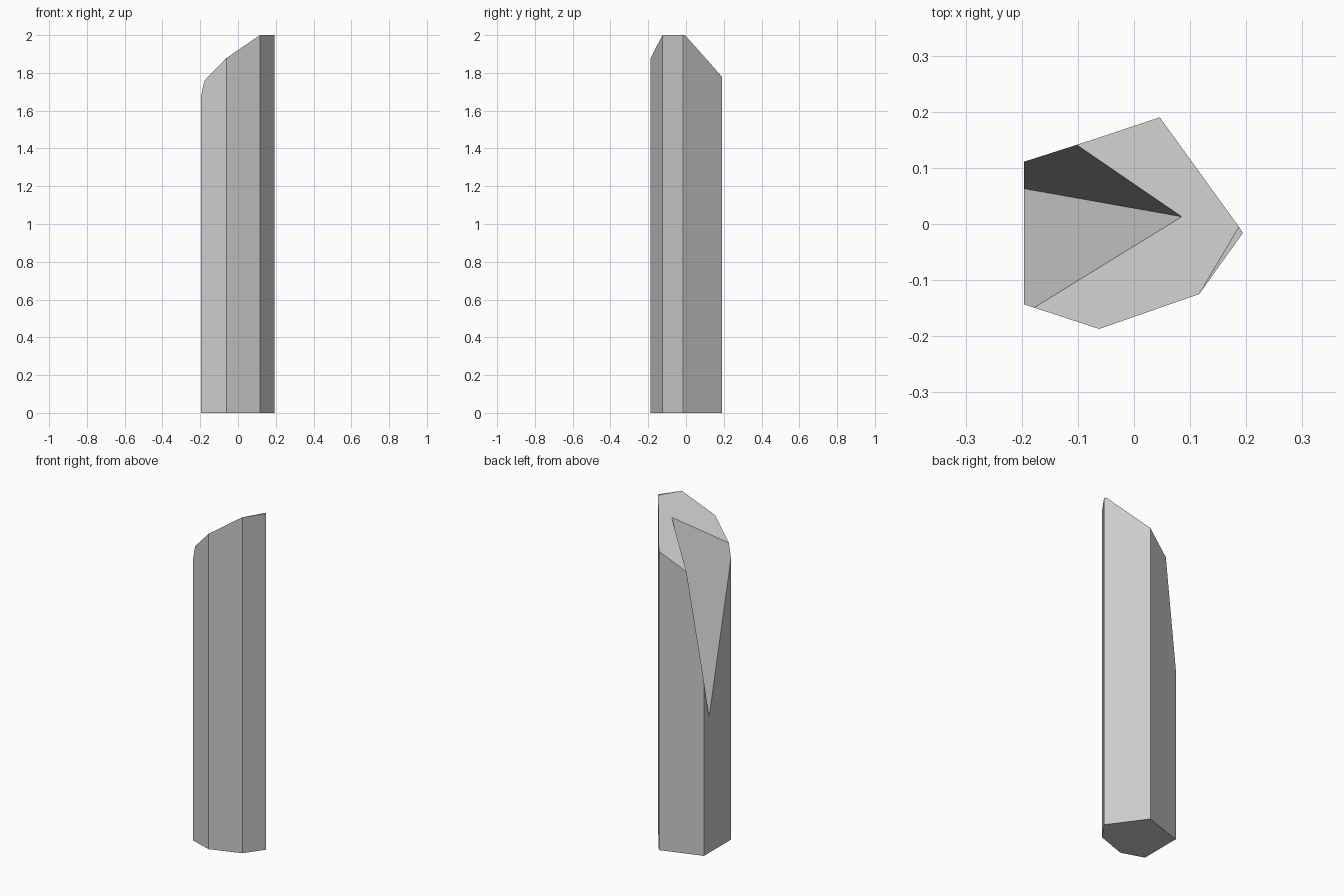
import bpy, bmesh
from math import radians

if "Cube" in bpy.data.objects:
    bpy.data.objects.remove(bpy.data.objects["Cube"])


def tip_height(x, y):
    # sloping tip plane, falling away from the short flat ridge
    drop = -0.862 * (x - 0.116) + 0.506 * (y + 0.125)
    return 2.0 - max(0.0, 1.0 * drop)


# plan outline, counter-clockwise: x, y, height (None = lies on the tip plane)
outline = [
    (-0.196, 0.111, 1.04),      # 0 notch, back-left corner
    (-0.196, 0.063, 0.805),     # 1 notch, lowest point
    (-0.196, -0.143, 1.676),    # 2 notch, front-left corner
    (-0.178, -0.149, None),     # 3 notch meets tip
    (-0.062, -0.187, None),     # 4
    (0.116, -0.125, 2.0),       # 5 flat top
    (0.194, -0.016, 2.0),       # 6 flat top
    (0.187, -0.005, 2.0),       # 7 flat top
    (0.046, 0.190, None),       # 8
    (-0.102, 0.141, None),      # 9 notch meets tip
]

bm = bmesh.new()
low = [bm.verts.new((x, y, 0)) for x, y, z in outline]
top = [bm.verts.new((x, y, tip_height(x, y) if z is None else z)) for x, y, z in outline]
peak = bm.verts.new((0.085, 0.013, tip_height(0.085, 0.013)))

# base and prism walls
n = len(outline)
bm.faces.new(low[::-1])
for i in range(n):
    j = (i + 1) % n
    bm.faces.new((low[i], low[j], top[j], top[i]))

# tip facet, flat top and the two walls of the broken-out notch
bm.faces.new([top[i] for i in (3, 4, 5, 7, 8, 9)] + [peak])
bm.faces.new([top[i] for i in (5, 6, 7)])
bm.faces.new([top[i] for i in (9, 0, 1)] + [peak])
bm.faces.new([top[i] for i in (1, 2, 3)] + [peak])

# merge coplanar wall strips into single crystal sides
bmesh.ops.dissolve_limit(bm, angle_limit=radians(2), verts=bm.verts[:], edges=bm.edges[:])
bmesh.ops.recalc_face_normals(bm, faces=bm.faces[:])

mesh = bpy.data.meshes.new("crystal_shard")
bm.to_mesh(mesh)
bm.free()
bpy.context.collection.objects.link(bpy.data.objects.new("crystal_shard", mesh))
